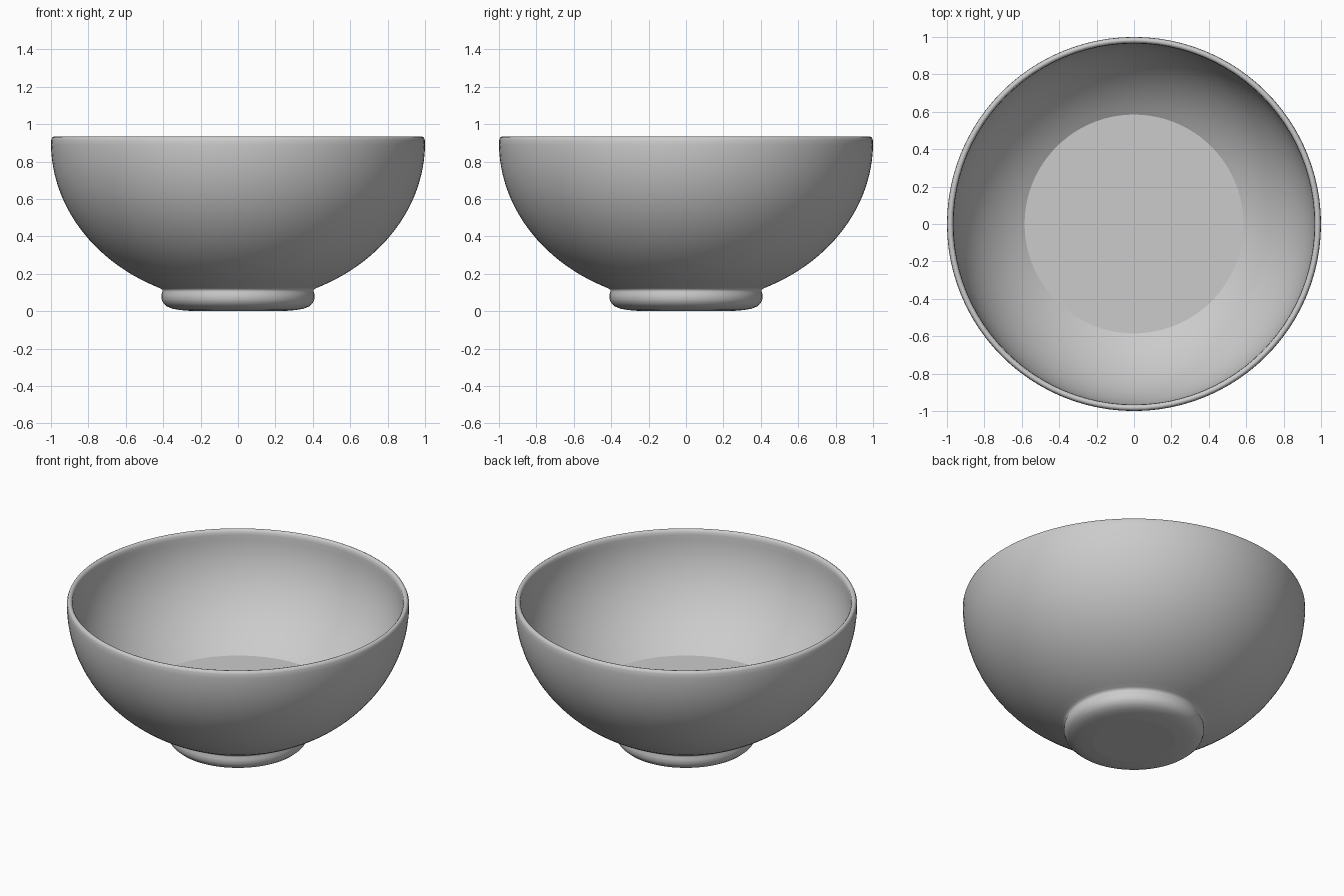
import bpy, bmesh, math

if "Cube" in bpy.data.objects:
    bpy.data.objects.remove(bpy.data.objects["Cube"])

SEGMENTS = 96

grey = bpy.data.materials.new("plain grey")
grey.diffuse_color = (0.6, 0.6, 0.6, 1)
grey.use_nodes = True
grey.node_tree.nodes["Principled BSDF"].inputs["Base Color"].default_value = grey.diffuse_color


def arc(a, b, zc, r0, r1, n):
    """Points on a lower ellipse (half width a, depth b, centre height zc) from radius r0 to r1."""
    t0, t1 = math.acos(r0 / a), math.acos(r1 / a)
    return [(a * math.cos(t0 + (t1 - t0) * i / n),
             zc - b * math.sin(t0 + (t1 - t0) * i / n)) for i in range(n + 1)]


def lathe(name, profile, sharp_radius):
    """Revolve an (r, z) profile about z, cap both ends, crease edges at the last ring."""
    bm = bmesh.new()
    rings = []
    for r, z in profile:
        rings.append([bm.verts.new((r * math.cos(2 * math.pi * i / SEGMENTS),
                                    r * math.sin(2 * math.pi * i / SEGMENTS), z))
                      for i in range(SEGMENTS)])
    for lo, hi in zip(rings, rings[1:]):
        for i in range(SEGMENTS):
            j = (i + 1) % SEGMENTS
            bm.faces.new((lo[i], lo[j], hi[j], hi[i]))
    bm.faces.new(rings[0][::-1])
    bm.faces.new(rings[-1])
    bmesh.ops.recalc_face_normals(bm, faces=bm.faces)
    for f in bm.faces:
        f.smooth = True
    for ring in (rings[0], rings[-1]):
        for i in range(SEGMENTS):
            bm.edges.get((ring[i], ring[(i + 1) % SEGMENTS])).smooth = False
    me = bpy.data.meshes.new(name)
    bm.to_mesh(me)
    bm.free()
    me.materials.append(grey)
    ob = bpy.data.objects.new(name, me)
    bpy.context.collection.objects.link(ob)
    return ob


# foot ring with rounded lower edge and a fillet into the bowl
foot = [(0.24, 0.0), (0.31, 0.006), (0.35, 0.013), (0.38, 0.025), (0.40, 0.043),
        (0.409, 0.065), (0.409, 0.09), (0.404, 0.105), (0.404, 0.115), (0.42, 0.124)]
# curved outer wall
outer = arc(1.0, 0.855, 0.90, 0.45, 0.9999, 24)
# rounded lip
lip = [(0.999, 0.915), (0.994, 0.928), (0.985, 0.933), (0.975, 0.931), (0.967, 0.92)]
# curved inner wall down to the flat floor
inner = arc(0.965, 0.755, 0.90, 0.965, 0.585, 20)

lathe("bowl", foot + outer + lip + inner, 0.585)
